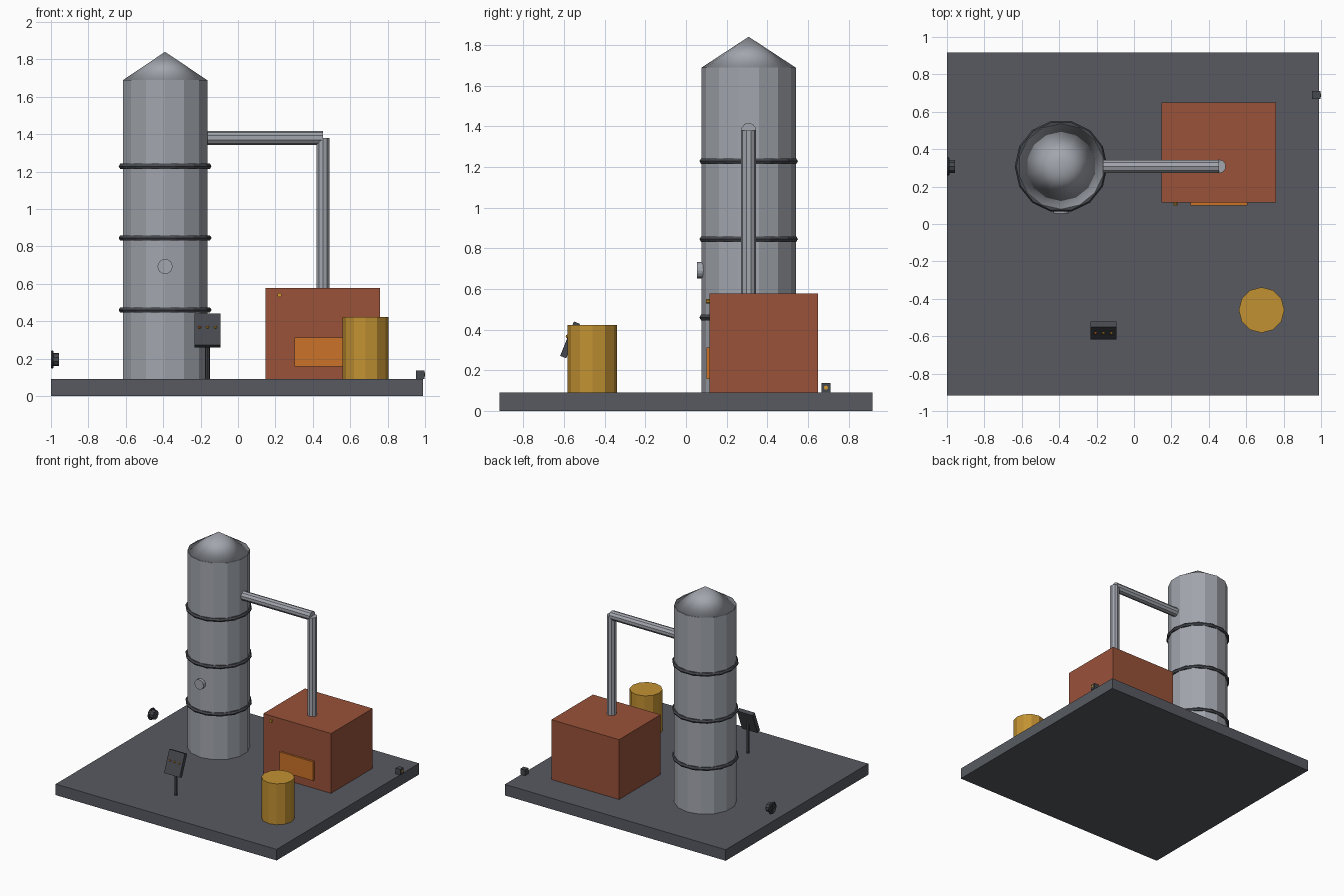
import bpy, math
from mathutils import Vector

if "Cube" in bpy.data.objects:
    bpy.data.objects.remove(bpy.data.objects["Cube"])


def mat(name, r, g, b):
    m = bpy.data.materials.new(name)
    m.diffuse_color = (r, g, b, 1)
    m.use_nodes = True
    m.node_tree.nodes["Principled BSDF"].inputs["Base Color"].default_value = m.diffuse_color
    return m


SLATE = mat("slate floor", 0.095, 0.102, 0.12)
STEEL = mat("light steel", 0.36, 0.38, 0.42)
DARK = mat("dark iron", 0.06, 0.065, 0.075)
BRICK = mat("brick red", 0.32, 0.085, 0.042)
ORANGE = mat("burnt orange", 0.60, 0.17, 0.022)
YELLOW = mat("drum yellow", 0.54, 0.285, 0.032)
AMBER = mat("amber lamp", 0.65, 0.33, 0.03)


def finish(name, m):
    o = bpy.context.object
    o.name = name
    o.data.materials.append(m)
    return o


def box(name, lo, hi, m):
    """Box from its low and high corners."""
    lo, hi = Vector(lo), Vector(hi)
    bpy.ops.mesh.primitive_cube_add(size=1, location=(lo + hi) / 2)
    bpy.context.object.scale = hi - lo
    return finish(name, m)


def rod(name, a, b, r, sides, m, r2=None):
    """Cylinder (or cone) along an axis between two points."""
    a, b = Vector(a), Vector(b)
    d = b - a
    rot = (0, 0, 0)
    if abs(d.x) > 1e-6:
        rot = (math.pi / 2, 0, math.pi / 2)
        if d.x < 0:
            rot = (math.pi / 2, 0, -math.pi / 2)
    elif abs(d.y) > 1e-6:
        rot = (math.pi / 2, 0, 0)
    bpy.ops.mesh.primitive_cone_add(vertices=sides, radius1=r,
                                    radius2=r if r2 is None else r2,
                                    depth=d.length, location=(a + b) / 2,
                                    rotation=rot)
    return finish(name, m)


def ring(name, loc, major, minor, seg, m, rot=(0, 0, 0)):
    bpy.ops.mesh.primitive_torus_add(major_radius=major, minor_radius=minor,
                                     major_segments=seg, minor_segments=6,
                                     location=loc, rotation=rot)
    return finish(name, m)


# Floor slab
box("floor_slab", (-1, -0.917, 0), (0.99, 0.917, 0.09), SLATE)

# Tower with pointed roof, bands and porthole
TX, TY = -0.39, 0.308
rod("tower", (TX, TY, 0.09), (TX, TY, 1.69), 0.232, 14, STEEL)
rod("tower_roof", (TX, TY, 1.688), (TX, TY, 1.84), 0.232, 14, STEEL, 0)
bpy.ops.object.shade_smooth()
for i, z in enumerate((0.46, 0.845, 1.228)):
    ring(f"tower_band_{i + 1}", (TX, TY, z), 0.232, 0.016, 14, DARK)
rod("porthole", (TX, 0.055, 0.692), (TX, 0.12, 0.692), 0.04, 16, STEEL)

# Pipe from tower to furnace
PX, PZ = 0.455, 1.38
rod("pipe_across", (-0.2, TY, PZ), (PX, TY, PZ), 0.037, 10, STEEL)
rod("pipe_down", (PX, TY, 0.55), (PX, TY, PZ), 0.037, 10, STEEL)

# Furnace with hatch and lamp
box("furnace", (0.148, 0.115, 0.09), (0.758, 0.65, 0.577), BRICK)
box("furnace_hatch", (0.303, 0.1, 0.157), (0.607, 0.125, 0.312), ORANGE)
rod("furnace_lamp", (0.222, 0.098, 0.54), (0.222, 0.12, 0.54), 0.011, 10, AMBER)

# Storage drum
rod("drum", (0.682, -0.46, 0.09), (0.682, -0.46, 0.423), 0.122, 12, YELLOW)

# Control panel on a post, leaning back
CX, CY, CZ, TILT = -0.163, -0.57, 0.35, 0.38
rod("panel_post", (CX, CY + 0.005, 0.09), (CX, CY + 0.005, 0.34), 0.013, 8, DARK)
panel = box("control_panel", (CX - 0.07, CY - 0.016, CZ - 0.091),
            (CX + 0.07, CY + 0.016, CZ + 0.091), DARK)
panel.rotation_euler.x = -TILT
for i, (dx, m) in enumerate(((-0.042, ORANGE), (0, AMBER), (0.042, AMBER))):
    y = CY - 0.018 * math.cos(TILT) + 0.02 * math.sin(TILT)
    z = CZ + 0.018 * math.sin(TILT) + 0.02 * math.cos(TILT)
    bpy.ops.mesh.primitive_uv_sphere_add(segments=8, ring_count=6, radius=0.008,
                                         location=(CX + dx, y - 0.004, z - 0.008))
    finish(f"panel_button_{i + 1}", m)

# Hand wheel on the left edge
WZ = 0.195
rod("wheel_drum", (-0.957, TY, WZ), (-0.988, TY, WZ), 0.036, 10, DARK)
ring("wheel_rim", (-0.993, TY, WZ), 0.042, 0.007, 12, DARK, (0, math.pi / 2, 0))
box("wheel_spoke_level", (-0.998, TY - 0.04, WZ - 0.005), (-0.986, TY + 0.04, WZ + 0.005), DARK)
box("wheel_spoke_upright", (-0.998, TY - 0.005, WZ - 0.04), (-0.986, TY + 0.005, WZ + 0.04), DARK)

# Sensor box on the right edge
box("sensor_box", (0.953, 0.667, 0.09), (0.996, 0.71, 0.137), DARK)
rod("sensor_lens", (0.98, 0.688, 0.115), (1.0, 0.688, 0.115), 0.01, 10, AMBER)
